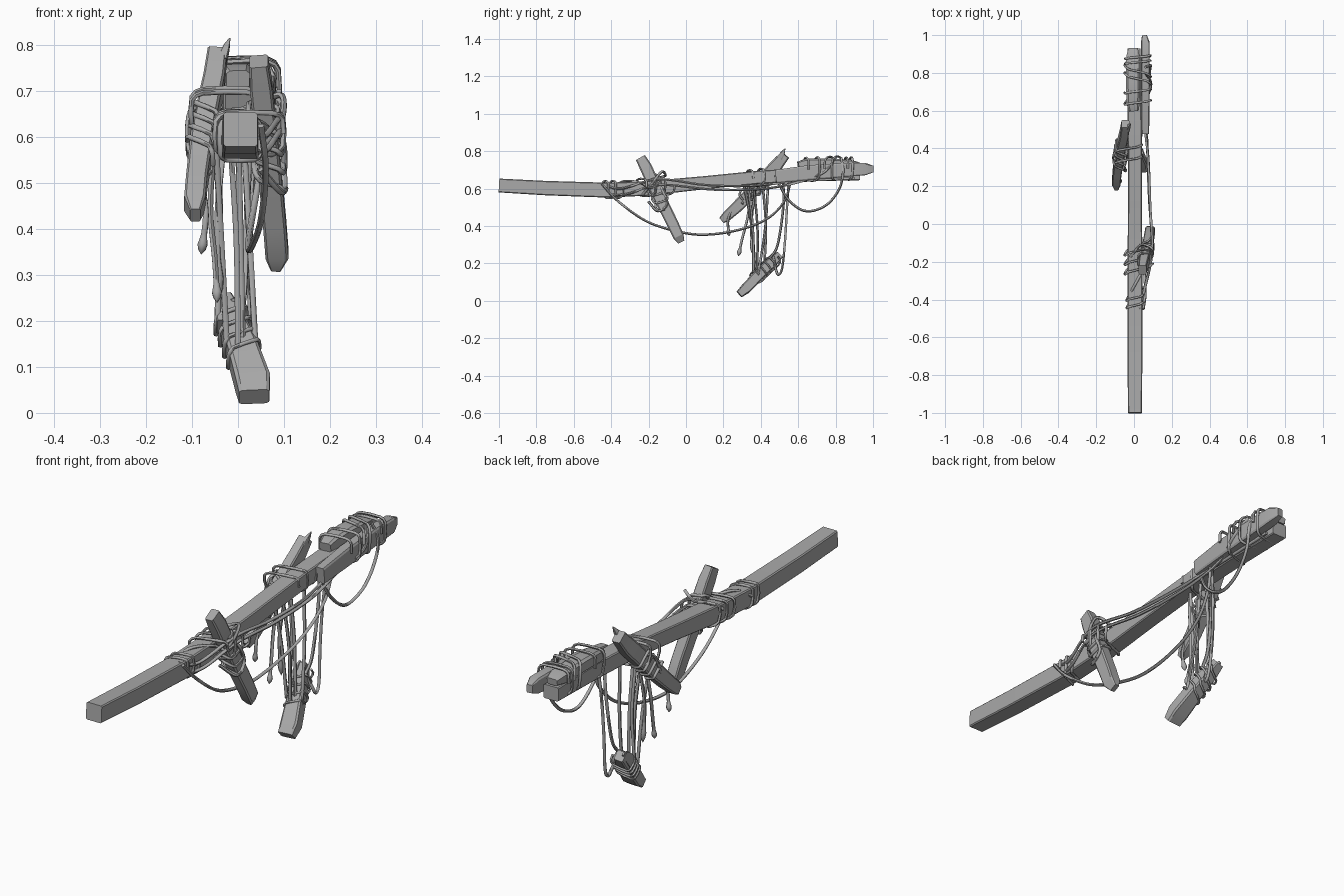
import bpy, bmesh, math
from mathutils import Vector

old = bpy.data.objects.get("Cube")
if old:
    bpy.data.objects.remove(old, do_unlink=True)

grey = bpy.data.materials.new("weathered grey")
grey.use_nodes = True
COLOUR = (0.4, 0.4, 0.4, 1)
grey.diffuse_color = COLOUR
grey.node_tree.nodes["Principled BSDF"].inputs["Base Color"].default_value = COLOUR


def finish(obj, angle):
    """Select one object and smooth only its soft edges."""
    bpy.ops.object.select_all(action='DESELECT')
    obj.select_set(True)
    bpy.context.view_layer.objects.active = obj
    if obj.type == 'CURVE':
        bpy.ops.object.convert(target='MESH')
        obj = bpy.context.view_layer.objects.active
    bpy.ops.object.shade_smooth_by_angle(angle=math.radians(angle))


def frame(direction):
    """Axes across a timber: one near x, one perpendicular to it."""
    along = direction.normalized()
    side = Vector((1, 0, 0))
    side = (side - along * side.dot(along)).normalized()
    return along, side, side.cross(along)


def timber(name, stations, chamfer=0.2):
    """Loft a chamfered box through (x, y, z, width, depth) stations."""
    bm = bmesh.new()
    centres = [Vector(s[:3]) for s in stations]
    rings = []
    for i, s in enumerate(stations):
        ahead = centres[min(i + 1, len(centres) - 1)]
        behind = centres[max(i - 1, 0)]
        _, side, up = frame(ahead - behind)
        inner = 1 - chamfer
        outline = []
        for sx, sy in ((1, 1), (-1, 1), (-1, -1), (1, -1)):
            pair = [(sx, sy * inner), (sx * inner, sy)]
            outline += pair if sx == sy else pair[::-1]
        rings.append([bm.verts.new(centres[i] + side * u * s[3] / 2 + up * v * s[4] / 2)
                      for u, v in outline])
    for a, b in zip(rings, rings[1:]):
        for k in range(len(a)):
            n = (k + 1) % len(a)
            bm.faces.new((a[k], a[n], b[n], b[k]))
    bm.faces.new(rings[0])
    bm.faces.new(rings[-1])
    bmesh.ops.recalc_face_normals(bm, faces=bm.faces)
    mesh = bpy.data.meshes.new(name)
    bm.to_mesh(mesh)
    bm.free()
    mesh.materials.append(grey)
    obj = bpy.data.objects.new(name, mesh)
    bpy.context.collection.objects.link(obj)
    finish(obj, 25)


def smooth_path(points, steps=8):
    """Catmull-Rom path through a few guide points."""
    p = [Vector(q) for q in points]
    p = [p[0] * 2 - p[1]] + p + [p[-1] * 2 - p[-2]]
    path = []
    for a, b, c, d in zip(p, p[1:], p[2:], p[3:]):
        for k in range(steps):
            t = k / steps
            path.append(b + (c - a) * t / 2 + (a * 2 - b * 5 + c * 4 - d) * t * t / 2
                        + (b * 3 - a - c * 3 + d) * t ** 3 / 2)
    return path + [p[-2]]


def cord(name, path, radius=0.007, fray=False):
    """Round rope along a path, tapering at a frayed tail."""
    data = bpy.data.curves.new(name, 'CURVE')
    data.dimensions = '3D'
    data.bevel_depth = radius
    data.bevel_resolution = 1
    data.use_fill_caps = True
    spline = data.splines.new('POLY')
    spline.points.add(len(path) - 1)
    for i, (point, co) in enumerate(zip(spline.points, path)):
        point.co = (*co, 1)
        left = len(path) - 1 - i
        point.radius = (0.1, 1.3, 1.7, 1.3)[left] if fray and left < 4 else 1
    data.materials.append(grey)
    obj = bpy.data.objects.new(name, data)
    bpy.context.collection.objects.link(obj)
    finish(obj, 60)


def rope(name, *points, radius=0.007, fray=False):
    cord(name, smooth_path(points), radius, fray)


def lashing(name, start, end, width, depth, turns, lean=0.0, radius=0.006):
    """Wind rope around a box-like section from start to end."""
    a, b = Vector(start), Vector(end)
    along, side, up = frame(b - a)
    squared = lambda v: math.copysign(abs(v) ** 0.45, v)
    path = []
    count = int(turns * 16)
    for i in range(count + 1):
        angle = math.tau * turns * i / count
        c, s = math.cos(angle), math.sin(angle)
        path.append(a.lerp(b, i / count) + along * lean * c
                    + side * squared(c) * width / 2 + up * squared(s) * depth / 2)
    cord(name, path, radius)


# Timbers
timber("main_beam", [
    (.005, -1, .617, .074, .074), (.005, -.75, .603, .078, .077),
    (.005, -.42, .592, .08, .08), (.005, -.2, .602, .078, .078),
    (.005, .1, .632, .074, .07), (.005, .4, .662, .074, .07),
    (.002, .65, .675, .074, .072), (0, .93, .675, .07, .06)], 0.12)
timber("side_splint", [
    (.06, .48, .665, .04, .07), (.06, .65, .685, .046, .08),
    (.06, .85, .7, .046, .076), (.06, .96, .705, .046, .066),
    (.055, 1, .705, .026, .035)])
timber("top_splint", [
    (0, .6, .725, .05, .04), (-.005, .64, .732, .07, .055),
    (-.005, .75, .735, .074, .055), (-.005, .88, .73, .074, .05),
    (-.005, .93, .725, .05, .028)], 0.3)
timber("left_cross_plank", [
    (.045, -.243, .765, .04, .055), (.05, -.215, .715, .048, .066),
    (.065, -.15, .57, .05, .066), (.08, -.07, .41, .05, .062),
    (.085, -.04, .345, .05, .058), (.082, -.025, .315, .022, .035)])
timber("right_cross_plank", [
    (-.045, .53, .78, .042, .052), (-.052, .48, .72, .046, .07),
    (-.077, .37, .6, .05, .07), (-.09, .27, .5, .046, .062),
    (-.094, .22, .455, .046, .055), (-.093, .19, .43, .022, .036)])
timber("right_plank_splinter", [
    (-.034, .5, .765, .02, .03), (-.025, .52, .795, .014, .02),
    (-.018, .53, .815, .003, .003)])
timber("hanging_plank", [
    (.035, .285, .035, .066, .04), (.032, .32, .066, .076, .056),
    (.008, .39, .14, .066, .058), (-.018, .46, .207, .052, .056),
    (-.032, .5, .245, .038, .042)])
timber("hanging_plank_splinter", [
    (-.035, .42, .185, .022, .05), (-.042, .47, .235, .016, .04),
    (-.045, .495, .257, .008, .015)])

# Lashings around the timbers
lashing("splint_lashing_front", (.02, .63, .702), (.02, .72, .706), .14, .125, 1.5, .025)
lashing("splint_lashing_middle", (.02, .76, .708), (.02, .82, .71), .14, .125, 1.5, -.02)
lashing("splint_lashing_back", (.02, .85, .707), (.02, .89, .707), .135, .12, 1.5, .015)
lashing("beam_lashing_front", (.005, -.44, .594), (.005, -.36, .596), .09, .092, 2, .025)
lashing("beam_lashing_middle", (.025, -.25, .605), (.025, -.1, .615), .15, .095, 3, .04)
lashing("left_plank_lashing", (.054, -.195, .665), (.07, -.12, .505), .064, .08, 4, .02)
lashing("right_plank_lashing", (-.065, .42, .655), (-.083, .32, .555), .062, .084, 4, .018)
lashing("right_beam_lashing", (-.03, .33, .652), (-.03, .45, .667), .145, .09, 2, .03)
lashing("hanging_plank_lashing", (.015, .37, .12), (-.022, .47, .217), .076, .07, 4, .02, .005)

# Knots lying on the lashings
rope("left_plank_cross_knot", (.045, -.23, .57), (.092, -.18, .63), (.095, -.13, .69),
     (.04, -.11, .67), (0, -.15, .655), (-.04, -.2, .62))
rope("left_plank_loop", (.05, -.2, .53), (.096, -.15, .48), (.1, -.1, .52),
     (.095, -.13, .6), (.05, -.16, .66))
rope("right_plank_cross_knot", (-.04, .45, .63), (-.1, .38, .66), (-.105, .33, .57),
     (-.06, .3, .52))

# Long ropes strung along the beam
rope("sagging_rope", (.05, -.45, .625), (.06, -.36, .53), (.05, -.2, .42), (.03, 0, .362),
     (.022, .15, .357), (.025, .32, .39), (.035, .45, .45), (.05, .53, .54), (.06, .56, .64))
rope("upper_taut_rope", (.03, -.45, .63), (.055, -.35, .6), (.095, -.15, .65),
     (.085, .1, .62), (.075, .35, .615), (.05, .6, .64), (.045, .9, .655))
rope("lower_taut_rope", (.03, -.43, .57), (.06, -.32, .57), (.095, -.14, .62),
     (.08, .15, .595), (.07, .42, .6), (.06, .62, .64), (.09, .74, .69), (.06, .8, .765))
rope("beam_diagonal_rope", (-.038, -.4, .6), (0, -.33, .64), (.05, -.24, .63), (.08, -.2, .6))
rope("splint_loop", (.055, .49, .64), (.07, .54, .55), (.075, .61, .49), (.075, .68, .482),
     (.08, .76, .52), (.085, .82, .6), (.088, .84, .69), (.06, .83, .765))

# Ropes carrying the hanging plank
rope("back_carrying_rope", (.045, .55, .66), (.03, .54, .5), (.025, .53, .33),
     (.03, .515, .18), (.03, .495, .14), (.02, .48, .17), (-.01, .465, .25))
rope("second_back_rope", (.03, .52, .65), (.022, .52, .5), (.015, .49, .3), (.01, .45, .23))
carriers = [(-.05, .31, .62, -.025, .37, .16), (-.02, .33, .63, 0, .36, .14),
            (0, .36, .63, .01, .38, .15), (-.045, .41, .62, -.045, .42, .2),
            (.01, .44, .64, .04, .38, .11)]
for i, (x, y, z, x2, y2, z2) in enumerate(carriers):
    a, b = Vector((x, y, z)), Vector((x2, y2, z2))
    bow = Vector((.006 * (i % 2), .012, 0))
    rope(f"carrying_rope_{i}", a, a.lerp(b, .5) + bow, b)

# Frayed loose ends
rope("long_loose_end", (-.05, .35, .6), (-.06, .33, .45), (-.05, .3, .33), (-.045, .28, .24), fray=True)
rope("short_loose_end", (-.08, .25, .5), (-.07, .225, .43), (-.08, .23, .345), fray=True)
rope("middle_loose_end", (-.03, .37, .6), (-.045, .35, .42), (-.04, .355, .25), fray=True)
